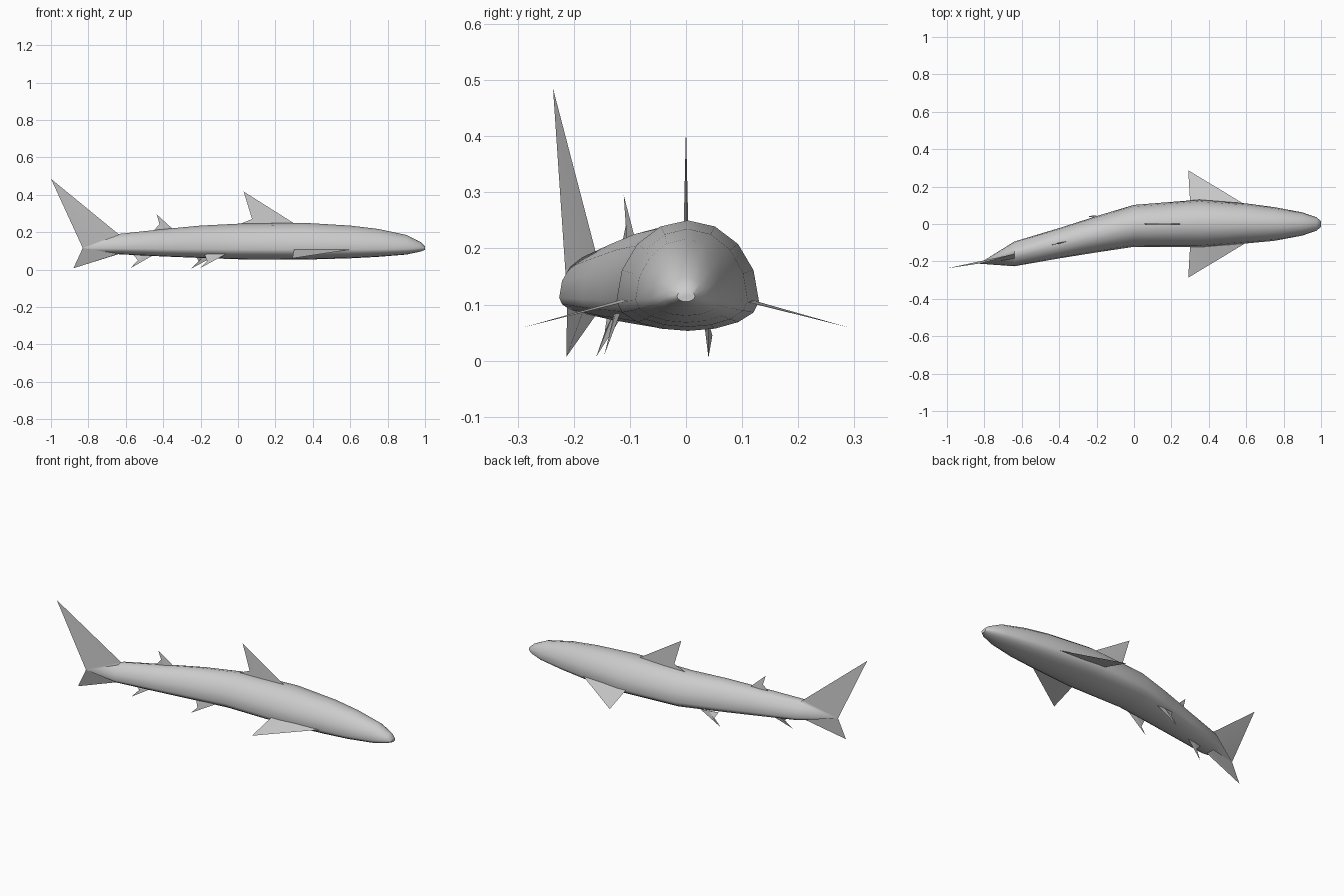
import bpy
import math
from mathutils import Vector

cube = bpy.data.objects.get("Cube")
if cube:
    bpy.data.objects.remove(cube, do_unlink=True)

GREY = (0.6, 0.6, 0.6, 1)
skin = bpy.data.materials.new("grey skin")
skin.use_nodes = True
skin.diffuse_color = GREY
skin.node_tree.nodes["Principled BSDF"].inputs["Base Color"].default_value = GREY


def add_mesh(name, verts, faces, smooth_angle):
    mesh = bpy.data.meshes.new(name)
    mesh.from_pydata(verts, [], faces)
    mesh.materials.append(skin)
    obj = bpy.data.objects.new(name, mesh)
    bpy.context.collection.objects.link(obj)
    bpy.ops.object.select_all(action='DESELECT')
    obj.select_set(True)
    bpy.context.view_layer.objects.active = obj
    bpy.ops.object.mode_set(mode='EDIT')
    bpy.ops.mesh.select_all(action='SELECT')
    bpy.ops.mesh.normals_make_consistent(inside=False)
    bpy.ops.object.mode_set(mode='OBJECT')
    bpy.ops.object.shade_smooth_by_angle(angle=math.radians(smooth_angle))
    return obj


# Body sections: x, centre y, half width, belly z, flank z, back z
SECTIONS = [
    (1.0, 0, .016, .105, .115, .125),
    (.975, 0, .036, .096, .113, .148),
    (.9, 0, .062, .08, .11, .185),
    (.75, 0, .09, .068, .108, .217),
    (.6, .003, .107, .06, .107, .235),
    (.35, .003, .127, .053, .106, .25),
    (0, -.01, .112, .055, .107, .245),
    (-.2, -.055, .097, .062, .108, .235),
    (-.4, -.103, .081, .07, .109, .216),
    (-.64, -.16, .066, .082, .112, .19),
]
SIDES = 16

verts = []
for x, cy, hw, belly, flank, back in SECTIONS:
    for i in range(SIDES):
        a = math.tau * i / SIDES
        s = math.sin(a)
        height = back - flank if s > 0 else flank - belly
        verts.append((x, cy + hw * math.cos(a), flank + height * s))

# Tail fin: the last ring runs out to two lobe tips and the notch between
upper_tip = len(verts)
notch, lower_tip = upper_tip + 1, upper_tip + 2
verts += [(-1, -.237, .485), (-.83, -.212, .115), (-.88, -.213, .007)]

faces = [list(range(SIDES))]
last = (len(SECTIONS) - 1) * SIDES


def tail_target(i):
    s = math.sin(math.tau * i / SIDES)
    return upper_tip if s > .95 else lower_tip if s < -.95 else notch


for i in range(SIDES):
    j = (i + 1) % SIDES
    for r in range(len(SECTIONS) - 1):
        a, b = r * SIDES, (r + 1) * SIDES
        faces.append([a + i, a + j, b + j, b + i])
    ti, tj = tail_target(i), tail_target(j)
    if ti == tj:
        faces.append([last + i, last + j, ti])
    else:
        faces.append([last + i, last + j, tj, ti])
add_mesh("body_and_tail", verts, faces, 50)


def fin(name, front, tip, notch, rear, thick=.004):
    """Thin swept blade, thickest at the middle of its root."""
    f, t, n, r = map(Vector, (front, tip, notch, rear))
    normal = (t - f).cross(r - f).normalized()
    mid = (f + r) / 2
    pts = [f, t, n, r, mid + normal * thick, mid - normal * thick]
    tris = [[0, 1, 4], [1, 2, 4], [2, 3, 4],
            [1, 0, 5], [2, 1, 5], [3, 2, 5], [0, 4, 5], [3, 5, 4]]
    add_mesh(name, pts, tris, 25)


# Fins along the back and under the tail
fin("dorsal_fin", (.3, 0, .247), (.03, 0, .417), (.075, 0, .27), (0, 0, .24))
fin("second_dorsal_fin", (-.35, -.091, .218), (-.435, -.111, .295),
    (-.42, -.107, .243), (-.45, -.114, .208), .003)
fin("anal_fin", (-.46, -.118, .073), (-.575, -.16, .007),
    (-.535, -.145, .05), (-.56, -.141, .078), .003)

# Paired side fins
for side, label in ((1, "left"), (-1, "right")):
    fin("pectoral_fin_" + label, (.6, side * .1, .107), (.29, side * .287, .06),
        (.295, side * .2, .084), (.3, side * .12, .107), .003)
fin("pelvic_fin_left", (-.12, .04, .075), (-.25, .04, .005),
    (-.21, .047, .045), (-.23, .028, .08), .003)
fin("pelvic_fin_right", (-.05, -.115, .09), (-.2, -.146, .009),
    (-.165, -.137, .045), (-.18, -.128, .085), .003)
